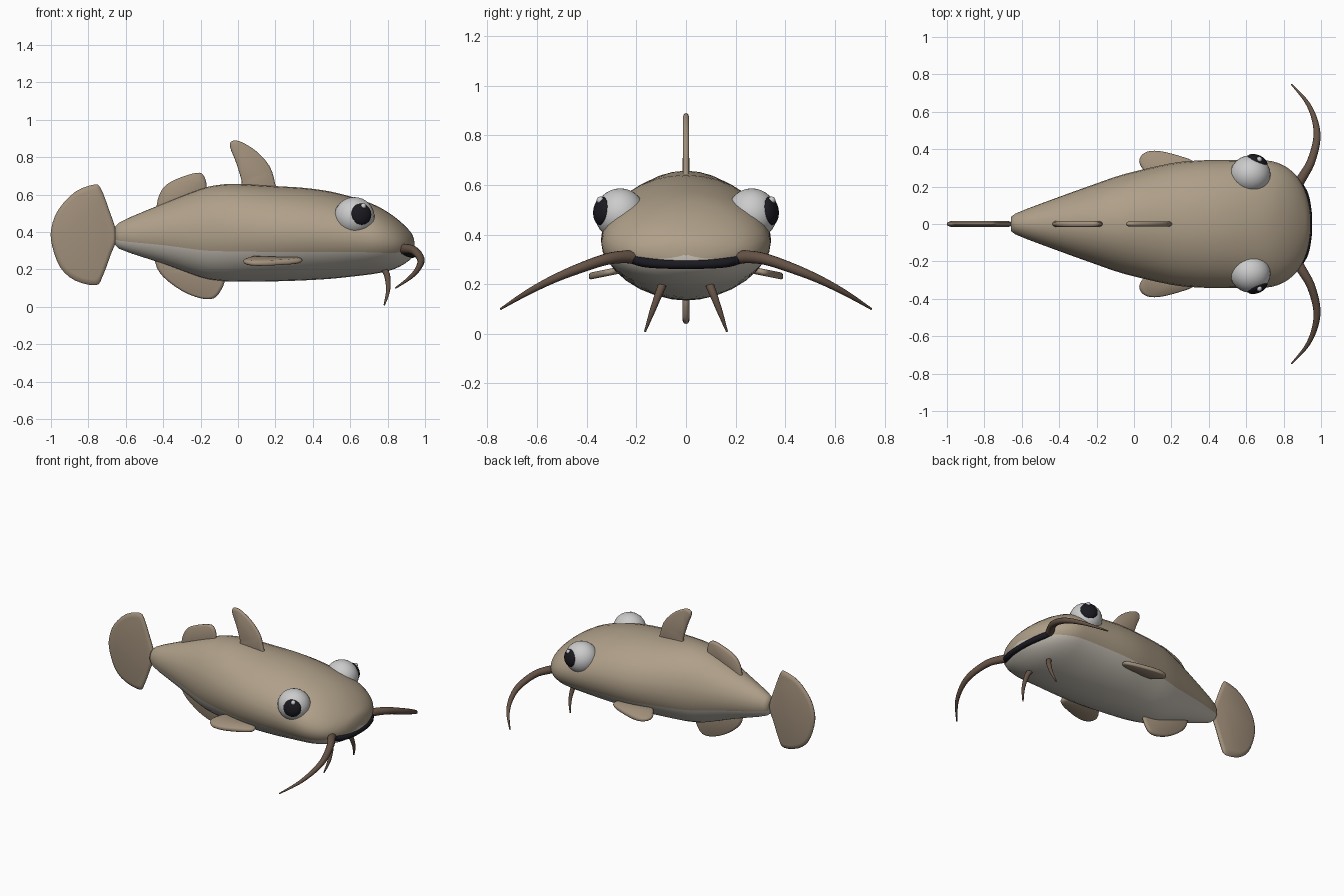
import bpy, bmesh
from math import sin, cos, pi
from mathutils import Vector

if "Cube" in bpy.data.objects:
    bpy.data.objects.remove(bpy.data.objects["Cube"])


def material(name, rgb):
    m = bpy.data.materials.new(name)
    m.diffuse_color = (*rgb, 1)
    m.use_nodes = True
    m.node_tree.nodes["Principled BSDF"].inputs["Base Color"].default_value = m.diffuse_color
    return m


SKIN = material("skin", (0.43, 0.35, 0.25))
BELLY = material("belly", (0.60, 0.56, 0.49))
FIN = material("fin", (0.36, 0.28, 0.20))
BARBEL = material("barbel", (0.13, 0.085, 0.06))
WHITE = material("eye_white", (0.75, 0.75, 0.75))
BLACK = material("black", (0.01, 0.01, 0.015))


def finish(bm, name, mats, angle=60):
    bmesh.ops.recalc_face_normals(bm, faces=bm.faces)
    me = bpy.data.meshes.new(name)
    bm.to_mesh(me)
    bm.free()
    ob = bpy.data.objects.new(name, me)
    bpy.context.collection.objects.link(ob)
    for m in mats:
        me.materials.append(m)
    bpy.ops.object.select_all(action='DESELECT')
    ob.select_set(True)
    bpy.context.view_layer.objects.active = ob
    bpy.ops.object.shade_smooth_by_angle(angle=angle * pi / 180)
    return ob


def smooth_path(pts, steps, closed=False):
    """Catmull-Rom interpolation through points of any dimension."""
    n, out = len(pts), []
    get = (lambda i: pts[i % n]) if closed else (lambda i: pts[max(0, min(n - 1, i))])
    for i in range(n if closed else n - 1):
        a, b, c, d = (Vector(get(i + k)) for k in (-1, 0, 1, 2))
        for s in range(steps):
            t = s / steps
            out.append(0.5 * (2 * b + (c - a) * t + (2 * a - 5 * b + 4 * c - d) * t * t
                              + (3 * b - a - 3 * c + d) * t ** 3))
    if not closed:
        out.append(Vector(pts[-1]))
    return out


def loft(bm, rings):
    """Skin closed rings; returns nothing, caps both ends."""
    vs = [[bm.verts.new(p) for p in r] for r in rings]
    n = len(vs[0])
    for a, b in zip(vs, vs[1:]):
        for i in range(n):
            j = (i + 1) % n
            f = bm.faces.new((a[i], a[j], b[j], b[i]))
            f.material_index = 1 if n == 32 and 18 <= i < 30 else 0
    bm.faces.new(vs[0])
    bm.faces.new(vs[-1])


# Body: x, bottom z, top z, half width; faces below the seam take the belly colour
stations = [(-.655, .36, .40, .02), (-.635, .31, .45, .055), (-.4, .23, .552, .145),
            (-.2, .157, .63, .217), (-.1, .139, .652, .252), (0, .134, .657, .28),
            (.2, .136, .645, .325), (.35, .141, .636, .34), (.5, .15, .615, .342),
            (.65, .166, .575, .342), (.74, .178, .54, .335), (.81, .193, .5, .307),
            (.865, .215, .458, .262), (.905, .24, .42, .2), (.93, .262, .39, .13),
            (.942, .285, .355, .06), (.945, .315, .325, .006)]
rings = []
for x, y0, y1, w in [(p[0], p[1], p[2], p[3]) for p in smooth_path(stations, 3)]:
    c, h = (y0 + y1) / 2, (y1 - y0) / 2
    rings.append([(x, w * cos(i * pi / 16), c + h * sin(i * pi / 16)) for i in range(32)])
bm = bmesh.new()
loft(bm, rings)
finish(bm, "body", [SKIN, BELLY])


# Tapered tubes: x, y, z, radius
def tube(name, pts, mat, sides=12):
    path = smooth_path(pts, 6)
    rings = []
    for i, p in enumerate(path):
        t = (path[min(i + 1, len(path) - 1)] - path[max(i - 1, 0)]).to_3d().normalized()
        u = t.cross(Vector((.3, 0, 1))).normalized()
        v = t.cross(u)
        rings.append([p.to_3d() + p[3] * (u * cos(k * 2 * pi / sides) + v * sin(k * 2 * pi / sides))
                      for k in range(sides)])
    bm = bmesh.new()
    loft(bm, rings)
    return finish(bm, name, [mat])


half_mouth = [(.87, .225, .306, .02), (.91, .165, .288, .02), (.93, .08, .281, .019)]
tube("mouth", half_mouth + [(.934, 0, .28, .019)]
     + [(x, -y, z, r) for x, y, z, r in reversed(half_mouth)], BLACK)


# Fins: lens-shaped plates from an outline (a, b), mapped to 3D
def fin(name, outline, thick, place, mat=FIN):
    pts = smooth_path(outline, 3, closed=True)
    c = sum(pts, Vector((0, 0))) / len(pts)
    bm = bmesh.new()
    loft(bm, [[place(*(c + (p - c) * s), t * thick) for p in pts]
              for s, t in ((.88, -1), (.97, -.65), (1, 0), (.97, .65), (.88, 1))])
    return finish(bm, name, [mat])


def upright(a, b, t):
    return (a, t, b)


fin("dorsal_fin", [(.03, .6), (.2, .6), (.198, .66), (.17, .75), (.1, .83), (.02, .88),
                   (-.025, .888), (-.044, .86), (-.01, .77), (.02, .67)], .013, upright)
fin("rear_dorsal_fin", [(-.42, .49), (-.2, .56), (-.168, .64), (-.19, .71), (-.25, .71),
                        (-.36, .668), (-.41, .62), (-.433, .55)], .015, upright)
fin("anal_fin", [(-.42, .29), (-.44, .23), (-.4, .16), (-.3, .085), (-.2, .045), (-.13, .045),
                 (-.09, .09), (-.07, .15), (-.1, .2)], .014, upright)
fin("tail_fin", [(-.648, .38), (-.69, .52), (-.735, .635), (-.77, .653), (-.87, .615),
                 (-.96, .52), (-.998, .42), (-.995, .33), (-.95, .21), (-.87, .14), (-.76, .115),
                 (-.725, .16), (-.68, .28)], .015, upright)


# Sphere parts for the eyes
def ball(name, loc, scale, mat, axis=None):
    bm = bmesh.new()
    bmesh.ops.create_uvsphere(bm, u_segments=24, v_segments=16, radius=1)
    ob = finish(bm, name, [mat])
    ob.location, ob.scale = loc, scale
    if axis:
        ob.rotation_euler = Vector(axis).to_track_quat('Z', 'Y').to_euler()
    return ob


# Paired parts on both sides
for side, s in (("left", 1), ("right", -1)):
    fin(side + "_pectoral_fin",
        [(.1, .25), (.3, .26), (.345, .31), (.31, .34), (.25, .362), (.16, .386), (.09, .391),
         (.045, .372), (.028, .335), (.05, .29)], .014,
        lambda a, b, t: (a, s * b, .242 - .2 * (b - .34) + t))
    tube(side + "_long_barbel",
         [(.865, s * .19, .305, .026), (.9, s * .25, .31, .026), (.945, s * .33, .298, .023),
          (.977, s * .45, .256, .02), (.968, s * .55, .213, .016), (.925, s * .65, .16, .011),
          (.842, s * .747, .1, .004)], BARBEL)
    tube(side + "_short_barbel",
         [(.775, s * .09, .21, .017), (.798, s * .108, .165, .016), (.802, s * .138, .085, .011),
          (.782, s * .165, .009, .004)], BARBEL)
    ball(side + "_eye", (.622, s * .265, .482), (.108, .102, .104), WHITE)
    ball(side + "_pupil", (.658, s * .338, .494), (.058, .058, .031), BLACK, (.4, s, .12))
    ball(side + "_eye_glint", (.67, s * .345, .538), (.015, .015, .015), WHITE)
